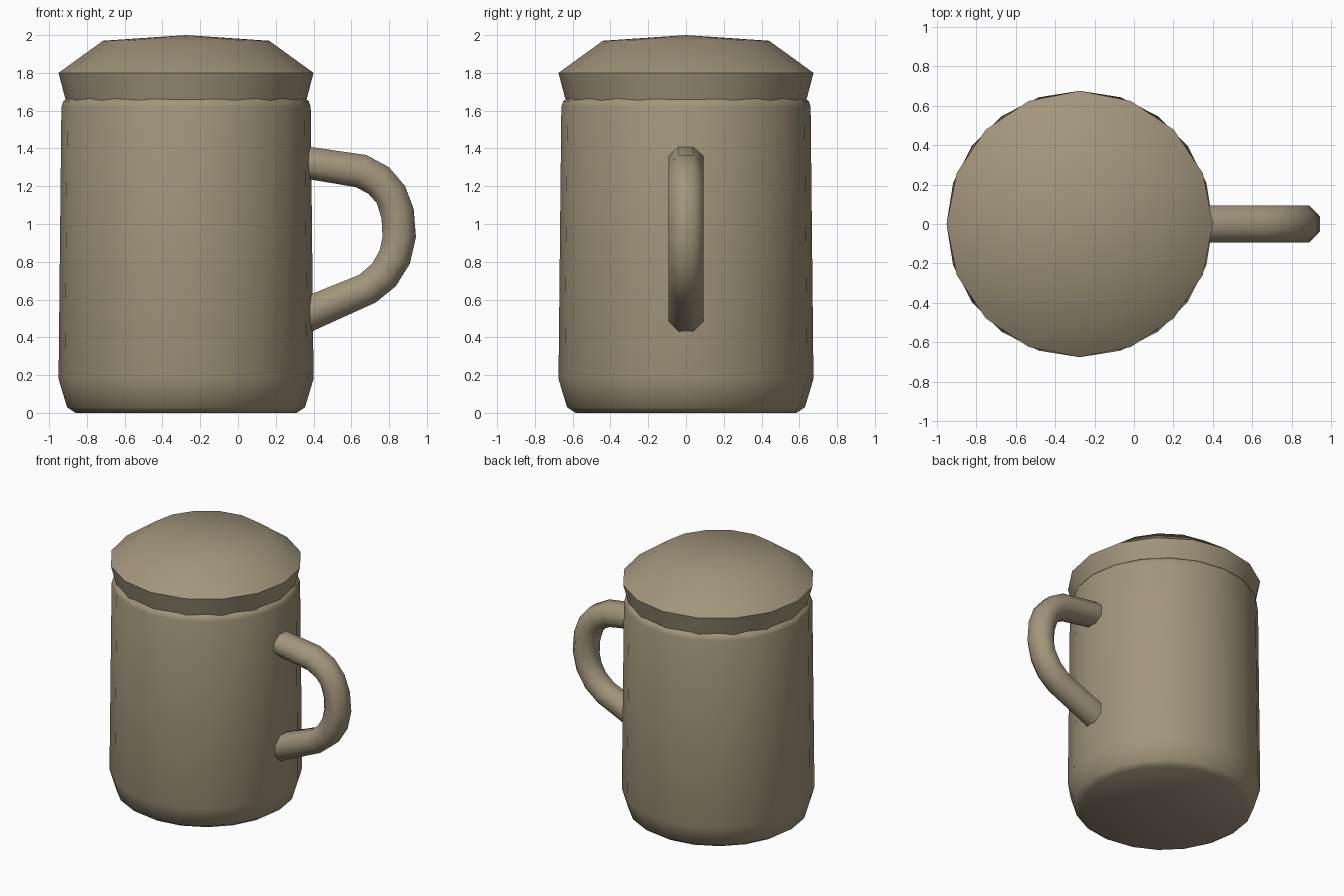
import bpy, bmesh, math
from mathutils import Vector

if "Cube" in bpy.data.objects:
    bpy.data.objects.remove(bpy.data.objects["Cube"])

CX = -0.275  # axis of the mug

clay = bpy.data.materials.new("warm_taupe")
clay.diffuse_color = (0.36, 0.30, 0.20, 1)
clay.use_nodes = True
clay.node_tree.nodes["Principled BSDF"].inputs["Base Color"].default_value = clay.diffuse_color


def finish(name, bm, angle):
    bmesh.ops.recalc_face_normals(bm, faces=bm.faces)
    mesh = bpy.data.meshes.new(name)
    bm.to_mesh(mesh)
    bm.free()
    mesh.materials.append(clay)
    ob = bpy.data.objects.new(name, mesh)
    bpy.context.collection.objects.link(ob)
    bpy.ops.object.select_all(action='DESELECT')
    ob.select_set(True)
    bpy.context.view_layer.objects.active = ob
    bpy.ops.object.shade_smooth_by_angle(angle=math.radians(angle))


def skin(bm, rings):
    """Join consecutive vertex rings with quads."""
    for a, b in zip(rings, rings[1:]):
        n = len(a)
        for i in range(n):
            j = (i + 1) % n
            bm.faces.new((a[i], a[j], b[j], b[i]))


def fan(bm, ring, z):
    tip = bm.verts.new((CX, 0, z))
    for i in range(len(ring)):
        bm.faces.new((ring[i], ring[(i + 1) % len(ring)], tip))


def lathe(name, profile, sides, z_bottom, z_top, angle):
    bm = bmesh.new()
    rings = []
    for r, z in profile:
        rings.append([bm.verts.new((CX + r * math.cos(2 * math.pi * i / sides),
                                    r * math.sin(2 * math.pi * i / sides), z))
                      for i in range(sides)])
    skin(bm, rings)
    fan(bm, rings[0], z_bottom)
    fan(bm, rings[-1], z_top)
    finish(name, bm, angle)


# Mug body: chamfered foot, slight taper, rounded shoulder
lathe("mug_body", [(0.585, 0.0), (0.63, 0.03), (0.675, 0.18), (0.66, 1.62),
                   (0.65, 1.65), (0.62, 1.67)], 20, 0.0, 1.67, 60)

# Lid: flared rim and shallow domed top
lathe("lid", [(0.628, 1.62), (0.675, 1.80), (0.44, 1.97)], 16, 1.62, 2.0, 50)

# Handle: octagonal tube, given by outer and inner edge points in x, z
outer = [(0.30, 1.42), (0.68, 1.365), (0.80, 1.30), (0.885, 1.20), (0.93, 1.08),
         (0.942, 0.93), (0.91, 0.79), (0.835, 0.67), (0.73, 0.585), (0.30, 0.39)]
inner = [(0.30, 1.25), (0.625, 1.195), (0.69, 1.16), (0.735, 1.11), (0.76, 1.03),
         (0.765, 0.93), (0.75, 0.86), (0.71, 0.79), (0.64, 0.73), (0.30, 0.593)]
bm = bmesh.new()
rings = []
for (ox, oz), (ix, iz) in zip(outer, inner):
    o, i = Vector((ox, 0, oz)), Vector((ix, 0, iz))
    mid, half = (o + i) / 2, (o - i) / 2
    ring = []
    for k in range(8):
        a = math.pi / 8 + k * math.pi / 4
        s = 1 / math.cos(math.pi / 8)
        ring.append(bm.verts.new(mid + half * (s * math.cos(a))
                                 + Vector((0, 0.093 * s * math.sin(a), 0))))
    rings.append(ring)
skin(bm, rings)
bm.faces.new(rings[0])
bm.faces.new(rings[-1])
finish("handle", bm, 60)
